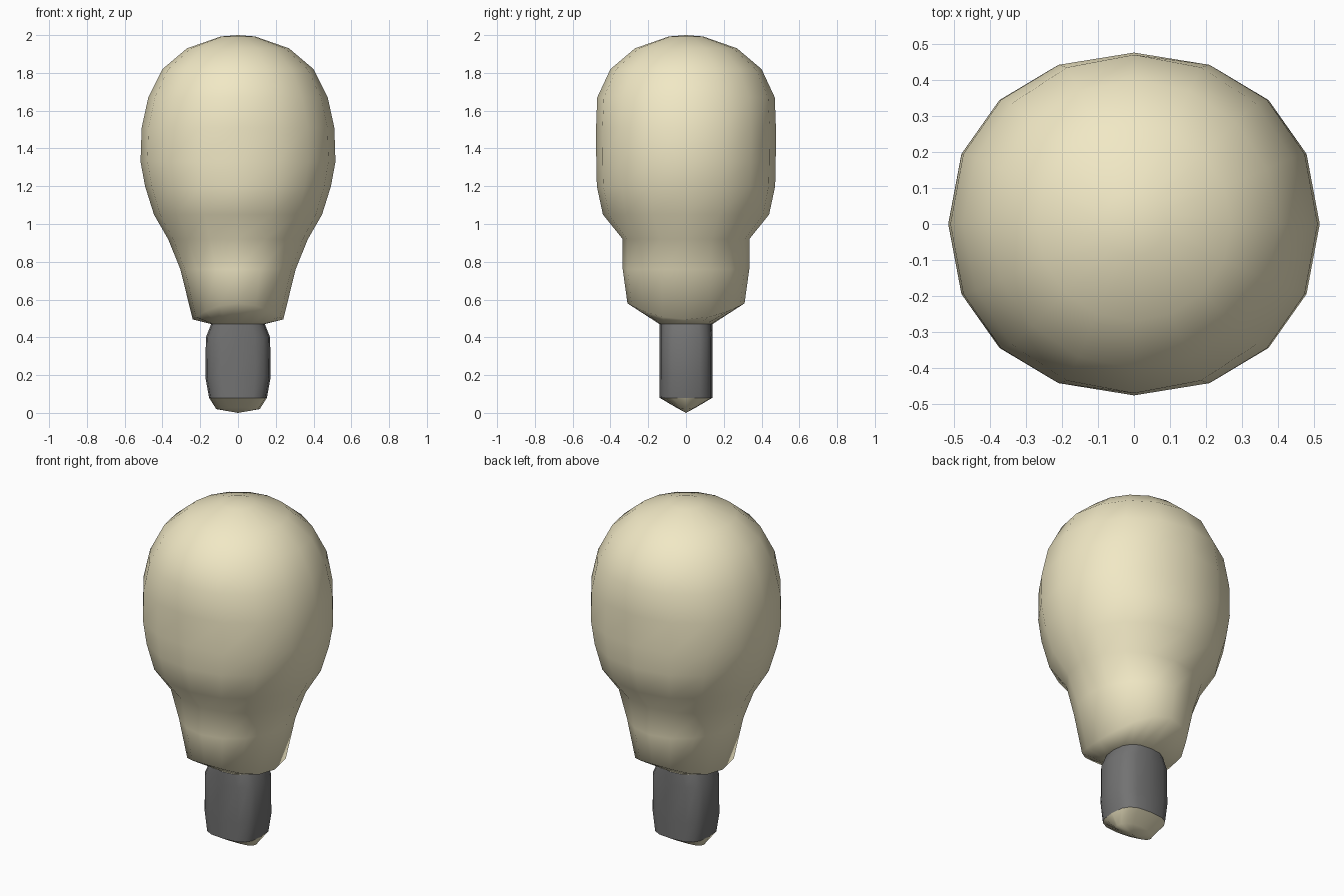
import bpy, bmesh, math

if "Cube" in bpy.data.objects:
    bpy.data.objects.remove(bpy.data.objects["Cube"])

SIDES = 16


def material(name, color):
    m = bpy.data.materials.new(name)
    m.diffuse_color = color
    m.use_nodes = True
    m.node_tree.nodes["Principled BSDF"].inputs["Base Color"].default_value = m.diffuse_color
    return m


def power(v, e):
    return math.copysign(abs(v) ** e, v)


def loft(name, rings, mat, bottom=None, top=None):
    """Skin rounded rings (z at the sides, z at front/back, half x, half y, squareness)."""
    bm = bmesh.new()
    loops = []
    for zx, zy, rx, ry, n in rings:
        loop = []
        for i in range(SIDES):
            a = 2 * math.pi * i / SIDES
            c, s = math.cos(a), math.sin(a)
            if abs(c) < 1e-6: c = 0.0
            if abs(s) < 1e-6: s = 0.0
            z = zx + (zy - zx) * s * s
            loop.append(bm.verts.new((rx * power(c, 2 / n), ry * power(s, 2 / n), z)))
        loops.append(loop)
    for lo, hi in zip(loops, loops[1:]):
        for i in range(SIDES):
            j = (i + 1) % SIDES
            bm.faces.new((lo[i], lo[j], hi[j], hi[i]))
    # close the ends with a fan to a centre point
    for loop, z in ((loops[0], bottom), (loops[-1], top)):
        if z is not None:
            p = bm.verts.new((0, 0, z))
            for i in range(SIDES):
                bm.faces.new((loop[i], loop[(i + 1) % SIDES], p))
    bmesh.ops.recalc_face_normals(bm, faces=bm.faces)
    for f in bm.faces:
        f.smooth = True
    me = bpy.data.meshes.new(name)
    bm.to_mesh(me)
    bm.free()
    me.materials.append(mat)
    ob = bpy.data.objects.new(name, me)
    bpy.context.collection.objects.link(ob)
    return ob


cream = material("cream", (0.88, 0.81, 0.56, 1))
dark = material("dark_grey", (0.17, 0.17, 0.17, 1))

# bulb: neck, shoulder and rounded dome
loft("bulb", [
    (0.47, 0.47, 0.14, 0.14, 2.6),
    (0.495, 0.58, 0.24, 0.31, 2.1),
    (0.76, 0.76, 0.305, 0.335, 2.0),
    (0.92, 0.92, 0.37, 0.335, 2.1),
    (1.05, 1.05, 0.445, 0.44, 2.1),
    (1.20, 1.20, 0.492, 0.472, 2.1),
    (1.33, 1.33, 0.516, 0.475, 2.15),
    (1.51, 1.51, 0.51, 0.476, 2.15),
    (1.67, 1.67, 0.475, 0.470, 2.05),
    (1.82, 1.82, 0.40, 0.40, 2.0),
    (1.93, 1.93, 0.27, 0.27, 2.0),
    (1.993, 1.993, 0.09, 0.09, 2.0),
], cream, bottom=0.47, top=2.0)

# screw base, slightly barrelled sideways
loft("screw_base", [
    (0.08, 0.08, 0.153, 0.14, 3.0),
    (0.19, 0.19, 0.173, 0.14, 3.0),
    (0.40, 0.40, 0.17, 0.14, 3.0),
    (0.47, 0.47, 0.142, 0.14, 2.6),
], dark)

# contact tip, pinched to a soft ridge along x
loft("contact_tip", [
    (0.02, 0.03, 0.115, 0.055, 2.2),
    (0.08, 0.08, 0.153, 0.14, 3.0),
], cream, bottom=0.0)
